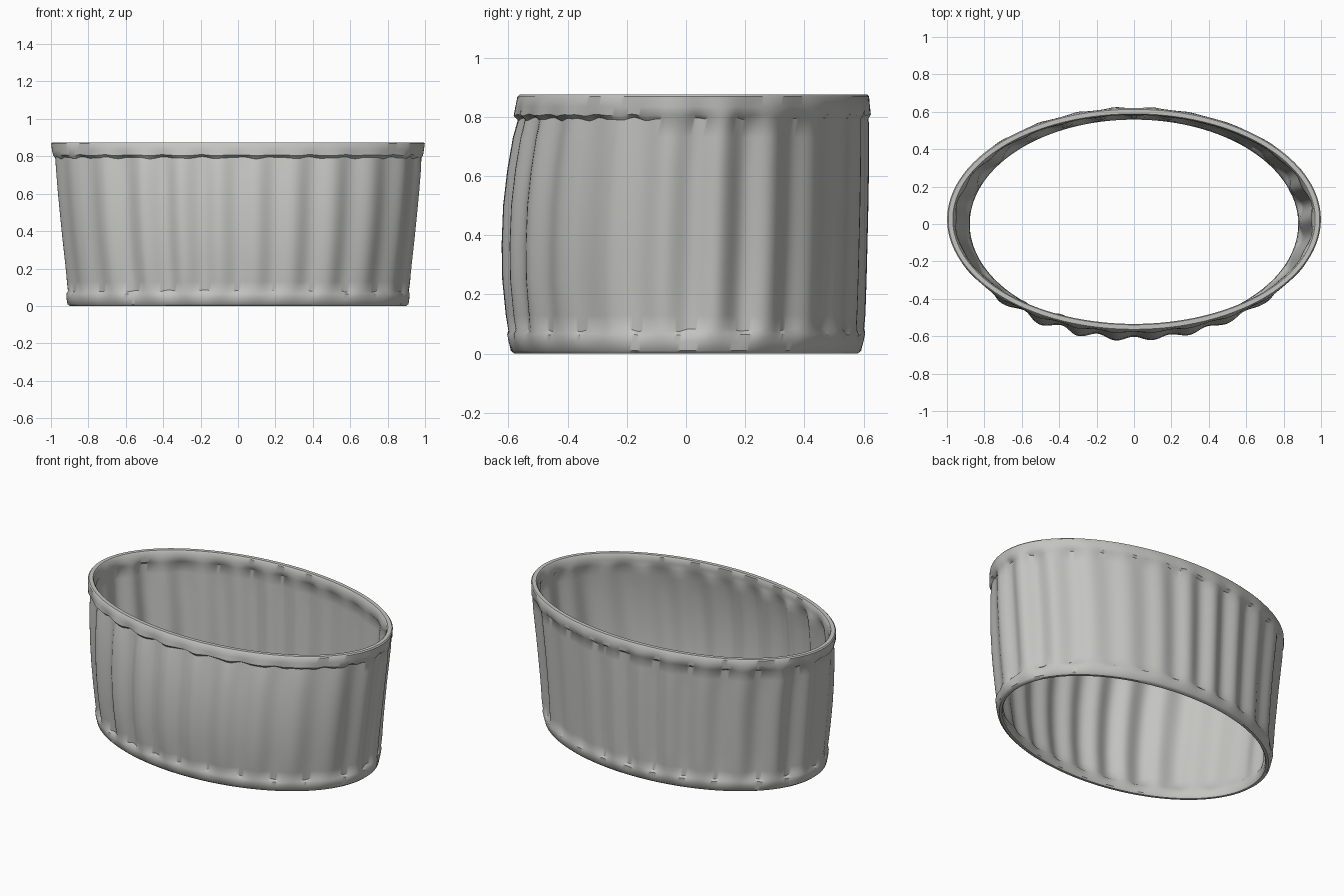
import bpy
import bmesh
from math import sin, cos, pi

if "Cube" in bpy.data.objects:
    bpy.data.objects.remove(bpy.data.objects["Cube"], do_unlink=True)

SEGMENTS = 360
HEIGHT = 0.875
FOLDS = 24

fabric = bpy.data.materials.new("warm grey fabric")
fabric.use_nodes = True
colour = (0.55, 0.55, 0.53, 1)
fabric.diffuse_color = colour
fabric.node_tree.nodes["Principled BSDF"].inputs["Base Color"].default_value = colour

# Outer profile: height, half width, front y, back y, wall thickness, fold strength
PROFILE = [
    (0.000, 0.900, -0.580, 0.580, 0.016, 0.0),
    (0.010, 0.912, -0.592, 0.592, 0.034, 0.0),
    (0.040, 0.918, -0.600, 0.600, 0.038, 0.15),
    (0.066, 0.919, -0.602, 0.603, 0.036, 0.4),
    (0.080, 0.910, -0.594, 0.595, 0.018, 0.75),
    (0.130, 0.914, -0.600, 0.596, 0.016, 1.0),
    (0.250, 0.925, -0.612, 0.600, 0.016, 1.0),
    (0.370, 0.938, -0.614, 0.603, 0.016, 1.0),
    (0.500, 0.951, -0.609, 0.606, 0.016, 1.0),
    (0.620, 0.963, -0.595, 0.608, 0.016, 1.0),
    (0.730, 0.973, -0.576, 0.609, 0.016, 1.0),
    (0.792, 0.978, -0.562, 0.610, 0.018, 0.75),
    (0.806, 0.991, -0.580, 0.622, 0.038, 0.4),
    (0.835, 0.996, -0.577, 0.622, 0.040, 0.15),
    (0.868, 0.999, -0.570, 0.619, 0.036, 0.0),
    (0.875, 0.993, -0.563, 0.613, 0.024, 0.0),
]


def fold_depth(a, z):
    """Soft vertical pleats, evenly spaced along the oval."""
    arc = a - 0.11 * sin(2 * a)
    bow = 0.7 * sin(pi * z / HEIGHT) * cos(a)
    strength = 0.012 + 0.004 * sin(3 * a + 1) + 0.003 * sin(5 * a)
    return -strength * cos(FOLDS * arc - bow + 0.5 * sin(4 * a))


def ring(bm, row, inner):
    z, width, front, back, wall, fold = row
    inset = wall if inner else 0
    centre, depth = (front + back) / 2, (back - front) / 2
    # The stitched edges of the hems wander a little
    pucker = 0.005 if 0 < fold < 1 else 0
    loop = []
    for i in range(SEGMENTS):
        a = 2 * pi * i / SEGMENTS
        out = fold * fold_depth(a, z) - inset
        dz = pucker * (sin(31 * a) + 0.6 * sin(53 * a + 1)) * fold
        loop.append(bm.verts.new(((width + out) * cos(a),
                                  centre + (depth + out) * sin(a), z + dz)))
    return loop


# Oval fabric tube: outer wall going up, inner wall coming down
bm = bmesh.new()
rings = [ring(bm, row, False) for row in PROFILE]
rings += [ring(bm, row, True) for row in reversed(PROFILE)]
for lower, upper in zip(rings, rings[1:] + rings[:1]):
    for i in range(SEGMENTS):
        j = (i + 1) % SEGMENTS
        bm.faces.new((lower[i], lower[j], upper[j], upper[i]))
bmesh.ops.recalc_face_normals(bm, faces=bm.faces)

mesh = bpy.data.meshes.new("gathered_fabric_band")
bm.to_mesh(mesh)
bm.free()
mesh.materials.append(fabric)
band = bpy.data.objects.new("gathered_fabric_band", mesh)
bpy.context.collection.objects.link(band)
bpy.ops.object.select_all(action="DESELECT")
band.select_set(True)
bpy.context.view_layer.objects.active = band
bpy.ops.object.shade_smooth_by_angle(angle=0.7)
